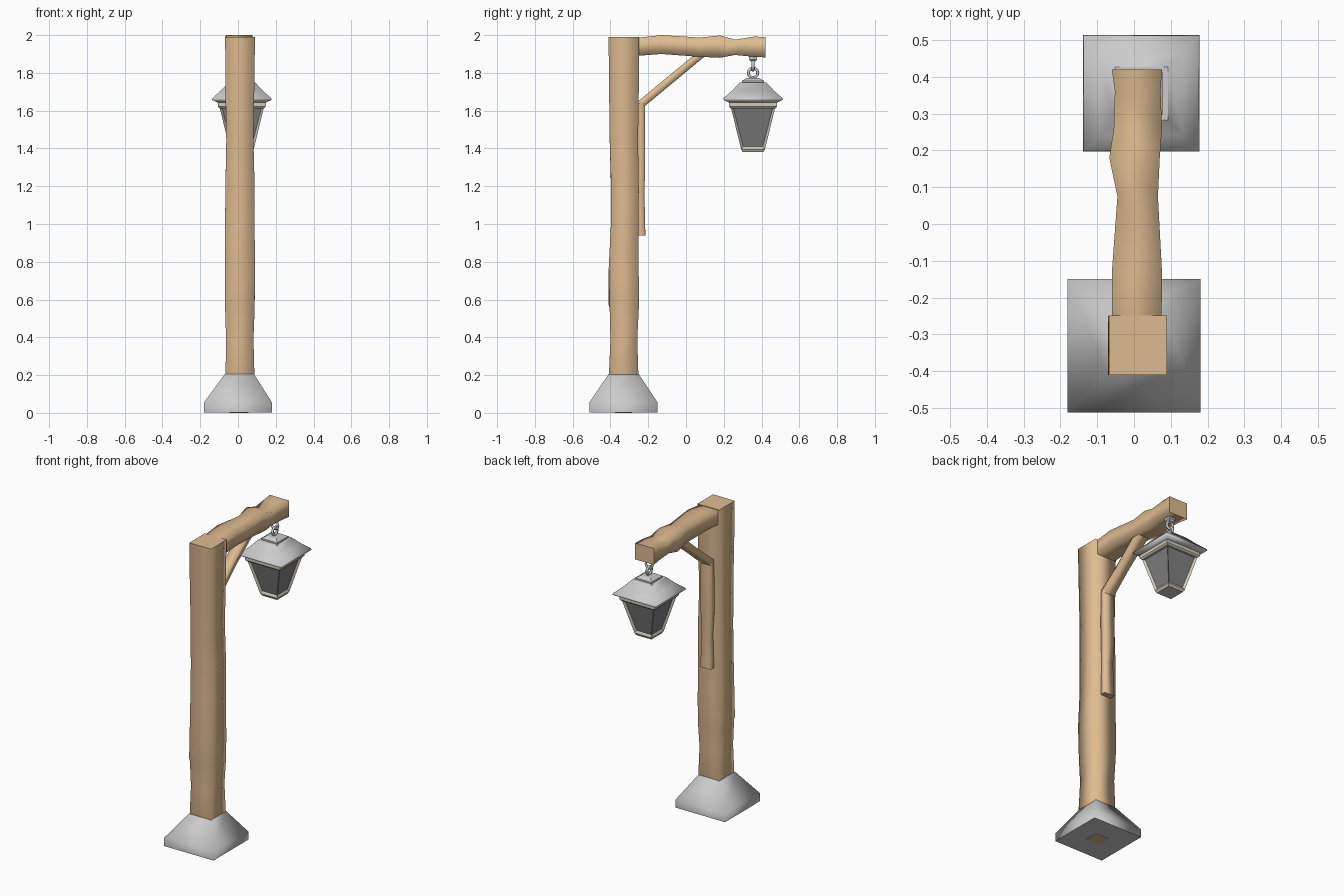
import bpy, bmesh, math
from mathutils import Vector

if "Cube" in bpy.data.objects:
    bpy.data.objects.remove(bpy.data.objects["Cube"])


def material(name, rgb):
    m = bpy.data.materials.new(name)
    m.diffuse_color = (*rgb, 1)
    m.use_nodes = True
    m.node_tree.nodes["Principled BSDF"].inputs["Base Color"].default_value = m.diffuse_color
    return m


wood = material("wood", (0.73, 0.50, 0.28))
cream = material("cream_frame", (0.62, 0.58, 0.48))
glass = material("dark_glass", (0.22, 0.22, 0.22))


def loft(name, rings, mats=(), smooth=True):
    """Skin a list of four-point rings, with flat end caps."""
    bm = bmesh.new()
    vs = [[bm.verts.new(p) for p in r] for r in rings]
    for a, b in zip(vs, vs[1:]):
        for i in range(4):
            j = (i + 1) % 4
            bm.faces.new((a[i], a[j], b[j], b[i])).smooth = smooth
    bm.faces.new(vs[0][::-1])
    bm.faces.new(vs[-1])
    bmesh.ops.recalc_face_normals(bm, faces=bm.faces)
    me = bpy.data.meshes.new(name)
    bm.to_mesh(me)
    bm.free()
    for m in mats:
        me.materials.append(m)
    ob = bpy.data.objects.new(name, me)
    bpy.context.collection.objects.link(ob)
    return ob


def z_ring(z, x0, x1, y0, y1, tilt=0):
    """Level rectangle; tilt raises the +x side and lowers the -x side."""
    return [(x0, y0, z - tilt), (x1, y0, z + tilt), (x1, y1, z + tilt * .3), (x0, y1, z - tilt * .3)]


def y_ring(y, x0, x1, z0, z1):
    return [(x0, y, z0), (x1, y, z0), (x1, y, z1), (x0, y, z1)]


LX, LY = 0.02, 0.355


def square(z, h):
    return z_ring(z, LX - h, LX + h, LY - h, LY + h)


def torus(name, loc, rot, major, minor):
    bpy.ops.mesh.primitive_torus_add(location=loc, rotation=rot, major_radius=major,
                                     minor_radius=minor, major_segments=12, minor_segments=6)
    bpy.context.object.name = name
    bpy.ops.object.shade_smooth()


# stone foot
loft("stone_foot", [z_ring(0.001, -.18, .18, -.512, -.15), z_ring(.055, -.18, .18, -.512, -.15),
                    z_ring(.205, -.07, .085, -.41, -.25)])

# rough-hewn post
loft("post", [z_ring(*r) for r in (
    (0, -.045, .055, -.375, -.285),
    (.2, -.066, .087, -.408, -.252),
    (.39, -.063, .082, -.400, -.258),
    (.55, -.068, .088, -.404, -.250),
    (.67, -.070, .090, -.409, -.250, .10),
    (.99, -.068, .088, -.398, -.252),
    (1.18, -.067, .088, -.396, -.250, .02),
    (1.44, -.062, .082, -.404, -.254),
    (1.70, -.066, .086, -.407, -.250),
    (1.99, -.068, .090, -.410, -.248))], [wood])

# top arm
loft("arm", [y_ring(*r) for r in (
    (-.26, -.060, .075, 1.89, 1.985),
    (-.13, -.060, .076, 1.90, 2.0),
    (.075, -.045, .065, 1.885, 1.987),
    (.18, -.067, .070, 1.88, 1.998),
    (.26, -.055, .076, 1.895, 1.976),
    (.36, -.052, .072, 1.885, 1.992),
    (.42, -.060, .076, 1.882, 1.990))], [wood])

# brace strip on the post, and diagonal strut
loft("brace_strip", [z_ring(*r) for r in (
    (.94, -.028, .045, -.255, -.215),
    (1.16, -.022, .042, -.260, -.220),
    (1.33, -.032, .045, -.255, -.216),
    (1.64, -.028, .045, -.258, -.218))], [wood])
low, high = Vector((.008, -.238, 1.635)), Vector((.008, .10, 1.915))
across = Vector((0, -.638, .770)) * .021
loft("diagonal_brace", [[c - across - Vector((w, 0, 0)), c - across + Vector((w, 0, 0)),
                         c + across + Vector((w, 0, 0)), c + across - Vector((w, 0, 0))]
                        for c, w in ((low, .036), (low.lerp(high, .45), .031), (high, .038))], [wood])

# lantern roof with stepped cap
loft("lantern_roof", [square(1.642, .125), square(1.657, .158), square(1.667, .155),
                      square(1.705, .112), square(1.748, .072)])
loft("roof_cap", [square(1.745, .058), square(1.758, .058), square(1.772, .035)], smooth=False)

# lantern body with recessed panes
loft("lantern_rim", [square(1.612, .118), square(1.622, .127), square(1.645, .127)], [cream], False)
body = loft("lantern_body", [square(1.38, .055), square(1.395, .063), square(1.62, .118)],
            [cream, glass], False)
bm = bmesh.new()
bm.from_mesh(body.data)
panes = [f for f in bm.faces if f.calc_area() > .02 and abs(f.normal.z) < .5]
bmesh.ops.inset_individual(bm, faces=panes, thickness=.018, depth=-.012)
for f in panes:
    f.material_index = 1
bm.to_mesh(body.data)
bm.free()

# hanging rings and bracket under the arm
torus("lantern_ring", (LX, LY, 1.80), (math.pi / 2, 0, math.pi / 2), .025, .008)
torus("hook_ring", (LX, LY, 1.838), (math.pi / 2, 0, 0), .024, .008)
loft("hook_plate", [square(1.86, .012), square(1.872, .022), square(1.90, .022)], smooth=False)
